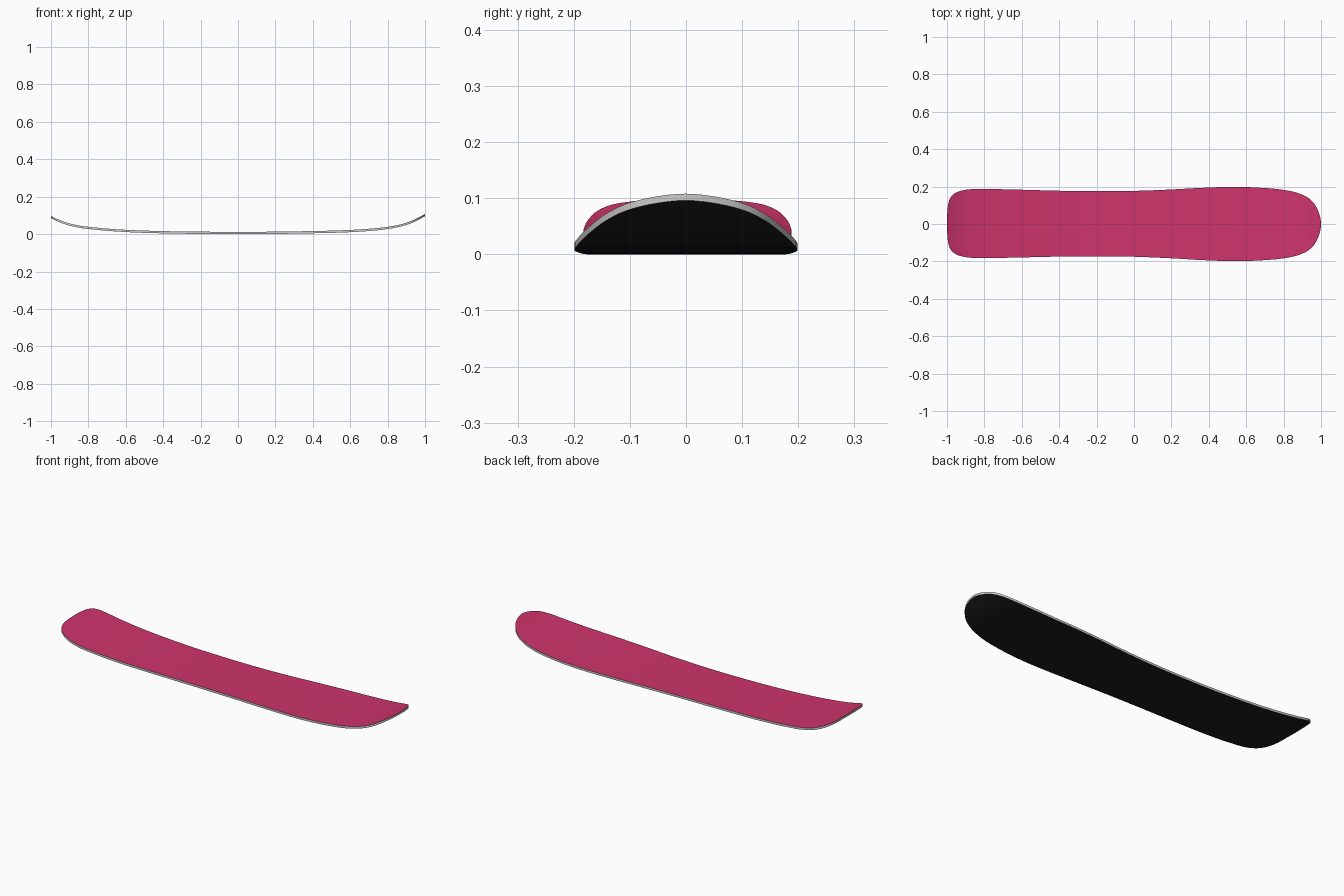
import bpy, bmesh
from mathutils import Vector

if "Cube" in bpy.data.objects:
    bpy.data.objects.remove(bpy.data.objects["Cube"])

THICK = 0.012
# Stations tail to nose: x, half width, height of the base
STATIONS = [
    (-1.0, 0.0, 0.086), (-0.998, 0.06, 0.085), (-0.992, 0.11, 0.081),
    (-0.982, 0.137, 0.076), (-0.96, 0.160, 0.066), (-0.92, 0.176, 0.051),
    (-0.86, 0.184, 0.036), (-0.75, 0.184, 0.022), (-0.6, 0.181, 0.011),
    (-0.4, 0.176, 0.004), (-0.2, 0.174, 0.001), (0.0, 0.176, 0.0),
    (0.2, 0.184, 0.001), (0.38, 0.194, 0.004), (0.53, 0.1985, 0.0075),
    (0.68, 0.194, 0.015), (0.8, 0.183, 0.027), (0.88, 0.165, 0.043),
    (0.93, 0.142, 0.060), (0.965, 0.108, 0.077), (0.988, 0.063, 0.089),
    (1.0, 0.0, 0.096),
]


def smooth_path(points, steps):
    """Catmull-Rom curve (chord weighted); ends mirrored across the centre line."""
    p = [Vector(q) for q in points]
    flip = lambda v: Vector((v.x, -v.y, v.z))
    p = [flip(p[1])] + p + [flip(p[-2])]
    out = []
    for i in range(1, len(p) - 2):
        a, b, c, d = p[i - 1:i + 3]
        la, lb, lc = (b - a).length, (c - b).length, (d - c).length
        m1 = ((b - a) / la * lb + (c - b) / lb * la) / (la + lb) * lb
        m2 = ((c - b) / lb * lc + (d - c) / lc * lb) / (lb + lc) * lb
        for k in range(steps):
            t = k / steps
            out.append(b * (2*t**3 - 3*t*t + 1) + m1 * (t**3 - 2*t*t + t)
                       + c * (3*t*t - 2*t**3) + m2 * (t**3 - t*t))
    return out + [p[-2]]


path = smooth_path(STATIONS, 4)


def edge_point(q, side, lift):
    shift = 0.002 * (0.5 - q.x)
    return (q.x, side * q.y + shift, max(q.z, 0.0) + lift)


def make_object(name, bm, color=None):
    mesh = bpy.data.meshes.new(name)
    bm.to_mesh(mesh)
    bm.free()
    obj = bpy.data.objects.new(name, mesh)
    bpy.context.collection.objects.link(obj)
    for poly in mesh.polygons:
        poly.use_smooth = True
    if color:
        mat = bpy.data.materials.new(name)
        mat.diffuse_color = color
        mat.use_nodes = True
        mat.node_tree.nodes["Principled BSDF"].inputs["Base Color"].default_value = mat.diffuse_color
        mesh.materials.append(mat)
    return obj


def sheet(name, lift, up, color):
    """Skin across the board between the two edges."""
    bm = bmesh.new()
    rows = []
    for q in path:
        sides = (0,) if abs(q.y) < 1e-6 else (-1, 1)
        rows.append([bm.verts.new(edge_point(q, s, lift)) for s in sides])
    for a, b in zip(rows, rows[1:]):
        loop = [a[0]] + b + a[:0:-1]
        f = bm.faces.new(loop)
        f.normal_update()
        if (f.normal.z > 0) != up:
            f.normal_flip()
    make_object(name, bm, color)


# Top sheet and running base
sheet("top_sheet", THICK, True, (0.62, 0.035, 0.15, 1))
sheet("base", 0.0, False, (0.012, 0.012, 0.012, 1))

# Side wall running all the way round
bm = bmesh.new()
ring = [(q, -1) for q in path] + [(q, 1) for q in path[-2:0:-1]]
low = [bm.verts.new(edge_point(q, s, 0.0)) for q, s in ring]
high = [bm.verts.new(edge_point(q, s, THICK)) for q, s in ring]
n = len(ring)
for i in range(n):
    j = (i + 1) % n
    bm.faces.new((low[i], low[j], high[j], high[i]))
make_object("side_wall", bm)
